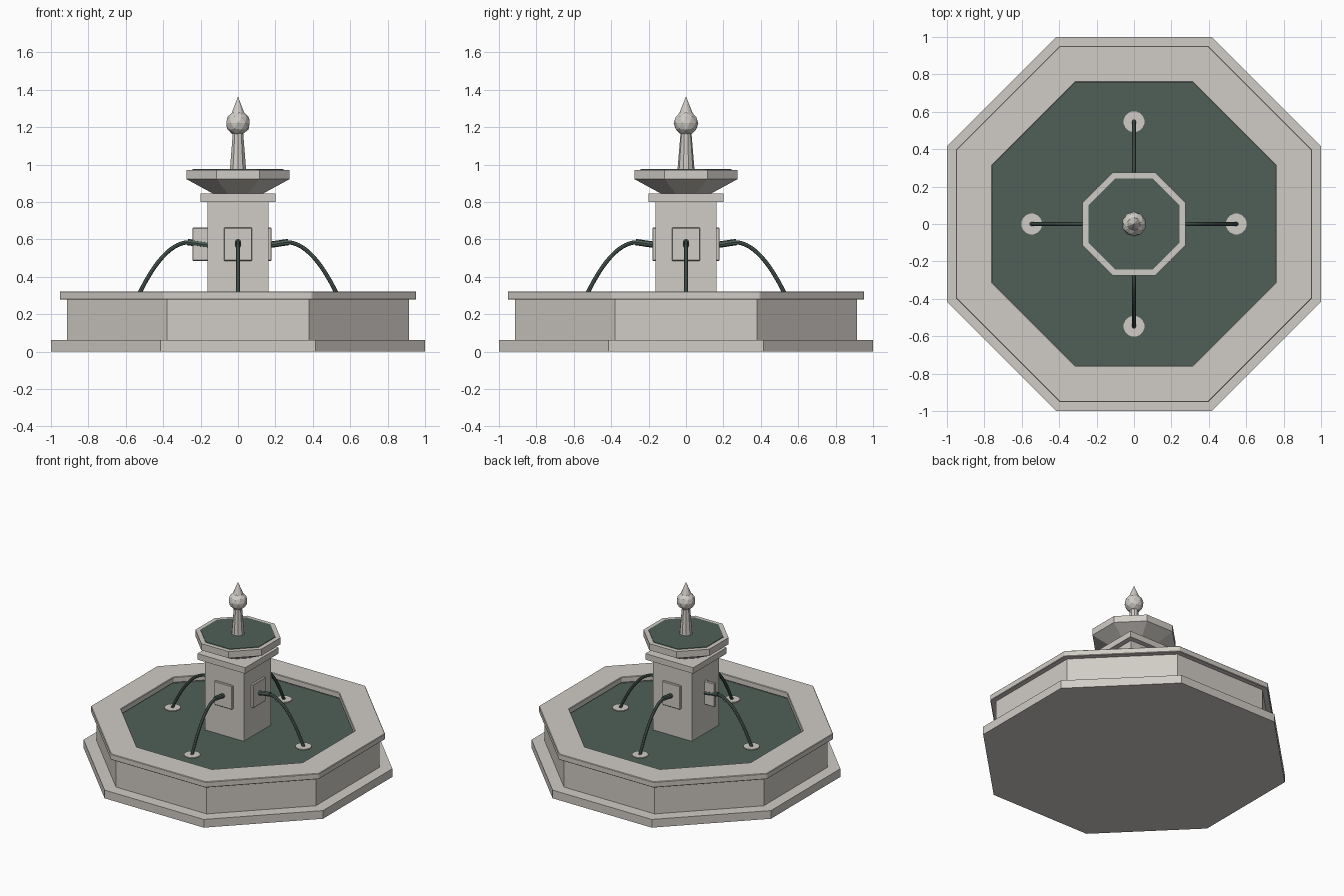
import bpy, bmesh, math
from mathutils import Matrix, Vector

cube = bpy.data.objects.get("Cube")
if cube:
    bpy.data.objects.remove(cube, do_unlink=True)


def material(name, rgb):
    m = bpy.data.materials.new(name)
    m.use_nodes = True
    m.diffuse_color = (*rgb, 1)
    m.node_tree.nodes["Principled BSDF"].inputs["Base Color"].default_value = (*rgb, 1)
    return m


STONE = material("pale_stone", (0.63, 0.60, 0.56))
WATER = material("dark_green_water", (0.08, 0.118, 0.098))


def finish(name, bm, mat, bevel=0):
    bmesh.ops.recalc_face_normals(bm, faces=bm.faces)
    mesh = bpy.data.meshes.new(name)
    bm.to_mesh(mesh)
    bm.free()
    mesh.materials.append(mat)
    ob = bpy.data.objects.new(name, mesh)
    bpy.context.collection.objects.link(ob)
    if bevel:
        mod = ob.modifiers.new("soft_edge", "BEVEL")
        mod.width = bevel
        mod.segments = 1
    return ob


def prism(name, profile, mat, sides=8, ring=False, bevel=0, centre=(0, 0)):
    """Stack of polygons from (distance to flat, height) pairs; ring joins last to first."""
    bm = bmesh.new()
    grow = 1 / math.cos(math.pi / sides)
    loops = []
    for r, z in profile:
        angles = [2 * math.pi * (i + 0.5) / sides for i in range(sides)]
        loops.append([bm.verts.new((centre[0] + r * grow * math.cos(a),
                                    centre[1] + r * grow * math.sin(a), z)) for a in angles])
    pairs = list(zip(loops, loops[1:]))
    if ring:
        pairs.append((loops[-1], loops[0]))
    else:
        bm.faces.new(loops[0])
        bm.faces.new(loops[-1])
    for low, high in pairs:
        for i in range(sides):
            j = (i + 1) % sides
            bm.faces.new((low[i], low[j], high[j], high[i]))
    return finish(name, bm, mat, bevel)


def box(name, size, centre, mat, turn=0, bevel=0):
    bm = bmesh.new()
    bmesh.ops.create_cube(bm, size=1)
    bmesh.ops.scale(bm, vec=size, verts=bm.verts)
    bmesh.ops.translate(bm, vec=centre, verts=bm.verts)
    bmesh.ops.rotate(bm, matrix=Matrix.Rotation(turn, 3, "Z"), verts=bm.verts)
    return finish(name, bm, mat, bevel)


def tube(name, points, radius, turn, mat, sides=8):
    """Round tube along points in the xz plane, turned about z."""
    bm = bmesh.new()
    pts = [Vector((x, 0, z)) for x, z in points]
    loops = []
    for k, p in enumerate(pts):
        along = (pts[min(k + 1, len(pts) - 1)] - pts[max(k - 1, 0)]).normalized()
        side = Vector((0, 1, 0))
        up = along.cross(side)
        angles = [2 * math.pi * i / sides for i in range(sides)]
        loops.append([bm.verts.new(p + radius * (math.cos(a) * side + math.sin(a) * up))
                      for a in angles])
    for low, high in zip(loops, loops[1:]):
        for i in range(sides):
            j = (i + 1) % sides
            bm.faces.new((low[i], low[j], high[j], high[i]))
    bm.faces.new(loops[0])
    bm.faces.new(loops[-1])
    bmesh.ops.rotate(bm, matrix=Matrix.Rotation(turn, 3, "Z"), verts=bm.verts)
    return finish(name, bm, mat)


# Octagonal pool
LEVEL = 0.265
prism("base_step", [(1.0, 0), (1.0, 0.062)], STONE)
prism("pool_wall", [(0.915, 0.06), (0.915, 0.28), (0.78, 0.28), (0.78, 0.06)], STONE, ring=True)
prism("pool_coping", [(0.953, 0.278), (0.953, 0.322), (0.757, 0.322), (0.757, 0.278)],
      STONE, ring=True, bevel=0.004)
prism("pool_water", [(0.79, 0.2), (0.79, LEVEL)], WATER)

# Square pillar and its cap
box("pillar", (0.326, 0.326, 0.74), (0, 0, 0.43), STONE)
box("pillar_cap", (0.4, 0.4, 0.045), (0, 0, 0.822), STONE)

# Upper bowl
prism("upper_bowl", [(0.13, 0.843), (0.275, 0.922), (0.275, 0.972), (0.243, 0.972),
                     (0.243, 0.95)], STONE)
prism("upper_water", [(0.243, 0.94), (0.243, 0.976)], WATER)

# Finial
prism("finial_stem", [(0.045, 0.95), (0.027, 1.18)], STONE, sides=10)
bm = bmesh.new()
bmesh.ops.create_icosphere(bm, subdivisions=2, radius=0.066)
bmesh.ops.translate(bm, vec=(0, 0, 1.222), verts=bm.verts)
finish("finial_ball", bm, STONE)
prism("finial_spike", [(0.036, 1.27), (0.0005, 1.363)], STONE, sides=10)

# Four spouts, each with a plate, nozzle, arc of water and splash disc
arc = [(0.26 + 0.29 * i / 14, 0.585 - 3.83 * (0.29 * i / 14) ** 2) for i in range(15)]
for i, place in enumerate(("left", "back", "right", "front")):
    turn = i * math.pi / 2
    # The right-hand plate stands edge-on, as a fin
    size = (0.15, 0.022, 0.178) if place == "right" else (0.022, 0.15, 0.178)
    box(place + "_spout_plate", size, (0.169, 0, 0.574), STONE, turn, bevel=0.004)
    tube(place + "_nozzle", [(0.16, 0.57), (0.27, 0.586)], 0.017, turn, WATER)
    tube(place + "_water_arc", arc, 0.011, turn, WATER)
    spot = (0.547 * math.cos(turn), 0.547 * math.sin(turn))
    prism(place + "_splash_disc", [(0.055, LEVEL - 0.005), (0.055, LEVEL + 0.006)],
          STONE, sides=16, centre=spot)
